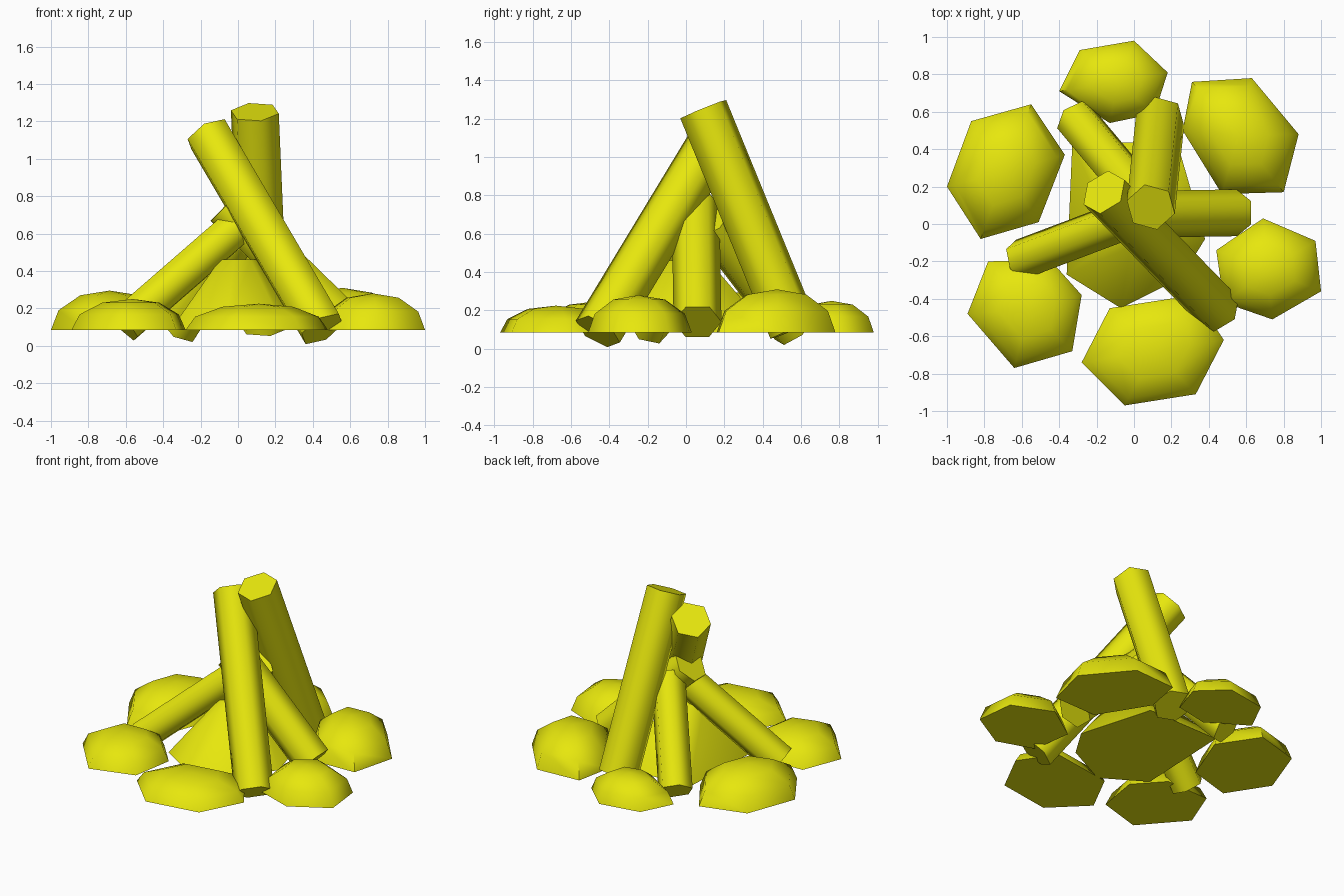
import bpy, bmesh, math
from mathutils import Vector

if "Cube" in bpy.data.objects:
    bpy.data.objects.remove(bpy.data.objects["Cube"])

yellow = bpy.data.materials.new("plain_yellow")
yellow.diffuse_color = (0.8, 0.8, 0.004, 1)
yellow.use_nodes = True
yellow.node_tree.nodes["Principled BSDF"].inputs["Base Color"].default_value = yellow.diffuse_color


def finish(name, bm):
    bmesh.ops.recalc_face_normals(bm, faces=bm.faces[:])
    me = bpy.data.meshes.new(name)
    bm.to_mesh(me)
    bm.free()
    me.materials.append(yellow)
    ob = bpy.data.objects.new(name, me)
    bpy.context.collection.objects.link(ob)
    bpy.ops.object.select_all(action='DESELECT')
    ob.select_set(True)
    bpy.context.view_layer.objects.active = ob
    bpy.ops.object.shade_smooth_by_angle(angle=math.radians(65))
    return ob


def loft(name, rings):
    """Skin a list of point rings (all the same size) and cap both ends."""
    bm = bmesh.new()
    vs = [[bm.verts.new(p) for p in r] for r in rings]
    n = len(vs[0])
    for a, b in zip(vs, vs[1:]):
        for i in range(n):
            j = (i + 1) % n
            bm.faces.new((a[i], a[j], b[j], b[i]))
    bm.faces.new(vs[0])
    return bm, vs[-1]


def mound(name, outline, profile, z0, height, peak=False, centre=None):
    """Shrink an outline upward along a (scale, height) profile."""
    n = len(outline)
    cx, cy = centre or (sum(p[0] for p in outline) / n, sum(p[1] for p in outline) / n)
    rings = [[(cx + (x - cx) * s, cy + (y - cy) * s, z0 + h * height) for x, y in outline]
             for s, h in profile]
    bm, top = loft(name, rings)
    if peak:
        tip = bm.verts.new((cx, cy, z0 + height))
        for i in range(n):
            bm.faces.new((top[i], top[(i + 1) % n], tip))
    else:
        bm.faces.new(top)
    return finish(name, bm)


def log(name, low, high, radius, roll):
    """Six-sided log between two points."""
    low, high = Vector(low), Vector(high)
    d = (high - low).normalized()
    side = d.cross(Vector((0, 0, 1))).normalized()
    up = side.cross(d)
    rings = []
    for c in (low, high):
        rings.append([])
        for i in range(6):
            a = math.radians(roll + 60 * i)
            rings[-1].append(c + radius * (up * math.cos(a) + side * math.sin(a)))
    bm, top = loft(name, rings)
    bm.faces.new(top)
    return finish(name, bm)


# ring of flat-bottomed domed stones
dome = [(1, 0), (0.87, 0.5), (0.5, 0.88)]
stones = [
    ("stone_back", [(-.29, .93), (0, .98), (.18, .81), (.11, .59), (-.13, .54), (-.40, .71)], .25),
    ("stone_back_right", [(.31, .76), (.63, .78), (.88, .48), (.80, .17), (.47, .16), (.26, .50)], .31),
    ("stone_right", [(.69, .03), (.97, -.09), (1, -.36), (.74, -.51), (.48, -.42), (.44, -.14)], .28),
    ("stone_front", [(-.13, -.45), (.32, -.38), (.48, -.62), (.33, -.91), (-.05, -.97), (-.28, -.74)], .225),
    ("stone_front_left", [(-.78, -.20), (-.45, -.19), (-.28, -.38), (-.33, -.68), (-.64, -.77), (-.89, -.48)], .25),
    ("stone_left", [(-.87, .55), (-.55, .64), (-.37, .37), (-.51, .01), (-.82, -.08), (-1, .20)], .295),
]
for name, outline, top in stones:
    mound(name, outline, dome, 0.085, top - 0.085, peak=True)

# ash heap in the middle, with a flat top
mound("ash_heap", [(-.36, -.27), (-.07, -.45), (.25, -.29), (.38, -.08), (.23, .44), (-.33, .43)],
      [(1, 0), (0.27, 1)], 0.085, 0.375, centre=(0, 0))

# leaning logs
log("log_back", (.14, .56, .10), (.09, .09, 1.25), .133, 20)
log("log_front_right", (.45, -.46, .09), (-.16, .17, 1.13), .13, 13)
log("log_back_left", (-.31, .56, .10), (.05, .13, .66), .115, 10)
log("log_left", (-.61, -.19, .11), (0, .04, .64), .11, 15)
log("log_right", (.55, .06, .14), (-.07, .05, .745), .125, 30)
